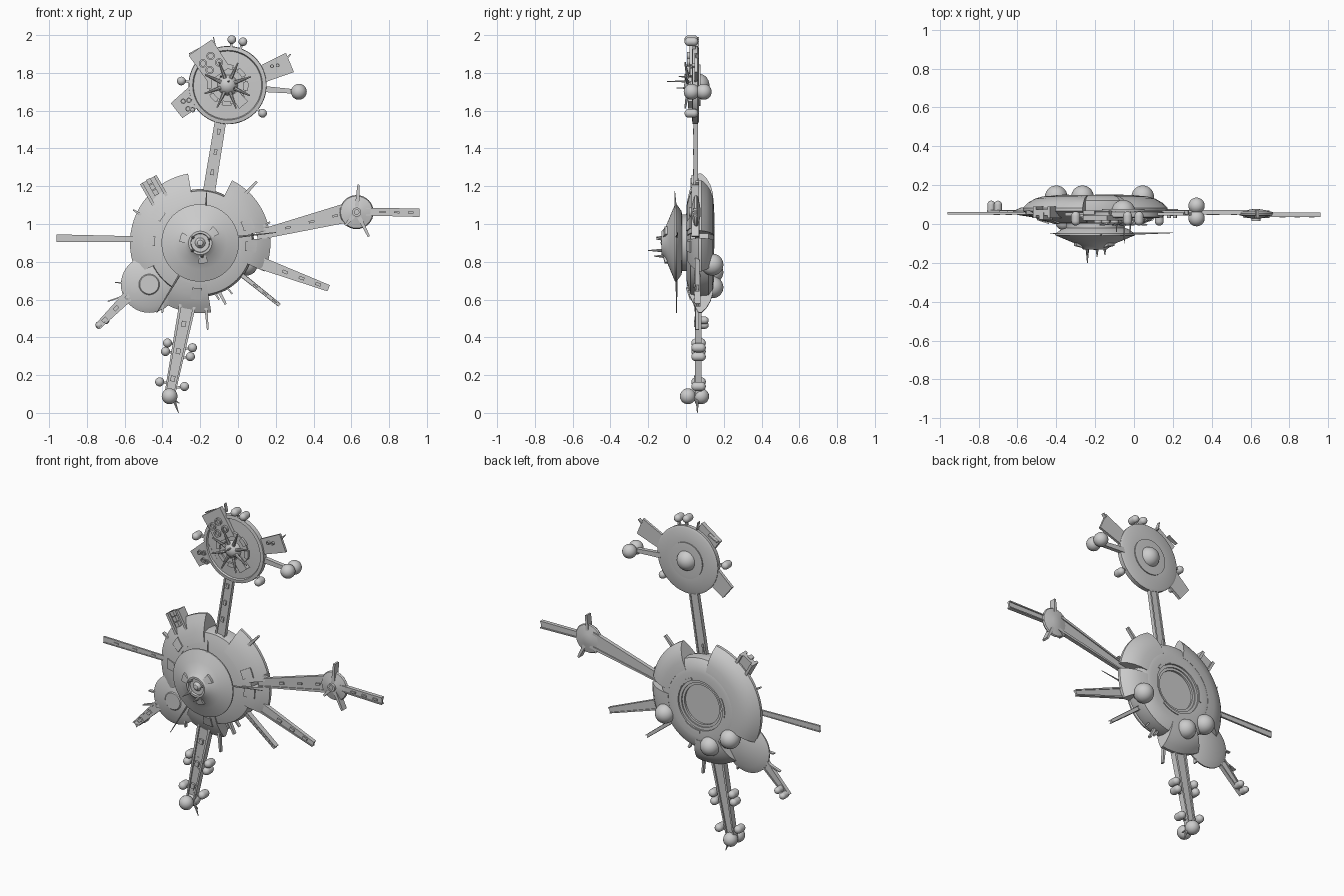
import bpy, bmesh, math
from mathutils import Vector

def make(name, bm):
    bmesh.ops.remove_doubles(bm, verts=bm.verts, dist=1e-5)
    bmesh.ops.recalc_face_normals(bm, faces=bm.faces)
    me = bpy.data.meshes.new(name)
    bm.to_mesh(me)
    bm.free()
    ob = bpy.data.objects.new(name, me)
    bpy.context.collection.objects.link(ob)
    return ob

def lathe(name, c, prof, a0=0, a1=360, n=64):
    """Revolve an (r, y) profile about the y axis through (x, z); partial sweeps get end caps."""
    bm = bmesh.new()
    full = a1 - a0 >= 360
    rings = []
    for i in range(n + 1):
        a = math.radians(a0 + (a1 - a0) * i / n)
        rings.append([bm.verts.new((c[0] + r * math.cos(a), y, c[1] + r * math.sin(a))) for r, y in prof])
    m = len(prof)
    for p, q in zip(rings, rings[1:]):
        for j in range(m if not full else m - 1):
            k = (j + 1) % m
            if prof[j][0] == 0 and prof[k][0] == 0:
                continue
            bm.faces.new((p[j], p[k], q[k], q[j]))
    if not full:
        bm.faces.new(rings[0])
        bm.faces.new(rings[-1])
    return make(name, bm)

def capsule(name, x, z, r, y0, y1, n=20):
    """Rounded tank lying along y."""
    a, b, s = y0 + r, y1 - r, 7
    prof = [(r * math.sin(t) if t else 0, a - r * math.cos(t)) for t in (math.pi / 2 * i / s for i in range(s + 1))]
    prof += [(r * math.cos(t) if i < s else 0, b + r * math.sin(t))
             for i, t in ((i, math.pi / 2 * i / s) for i in range(s + 1))]
    return lathe(name, (x, z), prof, n=n)

def bar(name, p, q, w0, w1, y0, y1):
    """Flat tapered plate from p to q in the xz plane, y0 to y1 deep."""
    bm = bmesh.new()
    p, q = Vector(p), Vector(q)
    d = (q - p).normalized()
    s = Vector((-d.y, d.x))
    pts = [p + s * w0 / 2, q + s * w1 / 2, q - s * w1 / 2, p - s * w0 / 2]
    lo = [bm.verts.new((v.x, y0, v.y)) for v in pts]
    hi = [bm.verts.new((v.x, y1, v.y)) for v in pts]
    bm.faces.new(lo)
    bm.faces.new(hi)
    for i in range(4):
        j = (i + 1) % 4
        bm.faces.new((lo[i], lo[j], hi[j], hi[i]))
    return make(name, bm)

def arm(name, p, q, w0, w1, y=0.055, th=0.012):
    """Plate with raised side rails and small boxes along its middle."""
    bar(name, p, q, w0, w1, y - th / 2, y + th / 2)
    p, q = Vector(p), Vector(q)
    d = (q - p).normalized()
    s = Vector((-d.y, d.x))
    for k in (-1, 1):
        bar(name + "_rail", p + s * k * w0 * .42, q + s * k * w1 * .42, w0 * .16, w1 * .16, y - th, y + th)
    for t in (.3, .55, .8):
        m = p.lerp(q, t)
        bar(name + "_box", m, m + d * .03, w0 * .25, w0 * .25, y - th * 1.2, y)

def spike(name, p, q, r0, r1=0.002):
    p, q = Vector(p), Vector(q)
    bm = bmesh.new()
    bmesh.ops.create_cone(bm, cap_ends=True, segments=8, radius1=r0, radius2=r1, depth=(q - p).length)
    ob = make(name, bm)
    ob.location = (p + q) / 2
    ob.rotation_mode = 'QUATERNION'
    ob.rotation_quaternion = (q - p).to_track_quat('Z', 'Y')

# Main saucer: core with recessed rear port, then the outer hull segments
C = (-0.2, 0.9)
lathe("saucer_core", C, [(0, .118), (.12, .118), (.12, .13), (.135, .13), (.135, .137), (.152, .137), (.152, .147),
      (.2, .148), (.25, .14), (.28, .12), (.285, .07), (.275, .025), (.2, .003), (0, 0)])
seg = [(.22, .146), (.27, .142), (.31, .13), (.345, .11), (.372, .083), (.372, .066), (.335, .043), (.28, .018), (.22, .005)]
for a0, a1 in ((10, 63), (-24, 4), (-123, -81), (100, 206)):
    lathe("hull_segment", C, seg, a0, a1, n=max(8, int((a1 - a0) / 5)))

# Front command dome with collar ring
lathe("front_dome", C, [(0, .01), (.15, .01), (.15, -.02), (.17, -.025), (.205, -.05), (.205, -.058), (.14, -.085),
      (.085, -.108), (.062, -.13), (.05, -.13), (.048, -.115), (0, -.112)])
lathe("dome_hub", C, [(0, -.135), (.015, -.13), (.03, -.11), (.03, -.1)], n=24)
for a in (25, 150, 265):
    lathe("dome_panel", C, [(.06, -.125), (.11, -.112), (.11, -.09), (.06, -.11)], a, a + 28, n=6)
for x, z, y in ((-.24, .86, -.2), (-.15, .92, -.16), (-.24, .93, -.16), (-.19, .83, -.17)):
    spike("dome_antenna", (x, -.1, z), (x, y, z), .012)
for p, q in (((-.31, -.05, .73), (-.43, -.05, .53)), ((-.17, -.055, 1.09), (-.165, -.06, 1.175)),
             ((-.02, -.05, .93), (.2, -.045, .955)), ((-.19, -.09, .96), (-.22, -.06, 1.09))):
    spike("dome_mast", p, q, .006)

# Rear storage spheres
for x, z in ((.045, .785), (-.265, .665), (-.4, .745)):
    capsule("rear_sphere", x, z, .058, .08, .198, 28)

# Lower left secondary disc
lathe("side_disc", (-.47, .68), [(0, .03), (.05, .03), (.055, .035), (.12, .045), (.15, .06), (.15, .068), (.11, .085), (0, .095)], n=40)

# Flat arms radiating from the saucer
arm("north_arm", (-.16, 1.13), (-.09, 1.56), .065, .06, .052)
arm("east_arm", (.1, .94), (.6, 1.065), .05, .105, .06)
arm("east_tip", (.66, 1.065), (.96, 1.06), .04, .045, .048)
arm("west_arm", (-.45, .918), (-.96, .925), .03, .04, .055, .006)
arm("southeast_arm", (.13, .79), (.48, .66), .065, .035, .06)
arm("southeast_stub", (.02, .73), (.22, .57), .025, .02, .06, .016)
arm("southwest_arm", (-.5, .7), (-.745, .455), .07, .035, .06)
arm("south_arm", (-.25, .66), (-.365, .08), .095, .055, .065, .018)
arm("northwest_block", (-.41, 1.12), (-.475, 1.235), .1, .1, .06, .03)

# East arm hub with cross spikes
E = (.628, 1.063)
lathe("east_hub", E, [(0, .025), (.03, .03), (.085, .045), (.09, .055), (.085, .062), (.03, .075), (0, .078)], n=32)
lathe("east_hub_ring", E, [(.012, .015), (.024, .015), (.024, .04), (.012, .04)], n=20)
for dx, dz in ((.01, .145), (.065, -.13), (-.06, -.07)):
    bar("hub_fin", E, (E[0] + dx, E[1] + dz), .025, .012, .03, .07)

# Tanks on the south and southwest arms
for x, z in ((-.373, .37), (-.384, .325), (-.241, .345), (-.252, .298), (-.415, .164), (-.283, .14)):
    capsule("arm_tank", x, z, .024, .028, .105)
    bar("tank_strut", (x, z), (-.305 - (.35 - z) * .22, z - .01), .012, .012, .055, .07)
for x, z in ((-.735, .465), (-.7, .49)):
    capsule("arm_tank", x, z, .02, .05, .12)
for y in (.01, .08):
    capsule("south_ball", -.362, .088, .042, y - .042, y + .042)
spike("south_spike", (-.35, .06, .1), (-.315, .06, 0), .012)
spike("south_spike", (-.36, .05, .09), (-.31, .05, .05), .008)

# Upper disc: rim, raised front rings, front bulb and rear dome
U = (-.055, 1.735)
lathe("upper_disc", U, [(0, .03), (.1, .03), (.1, .038), (.18, .042), (.185, .032), (.205, .035), (.207, .062),
      (.195, .068), (.11, .07), (.11, .076), (.085, .078), (0, .078)])
capsule("upper_bulb", U[0], U[1], .055, -.01, .1, 28)
capsule("upper_rear_dome", U[0], U[1], .062, -.002, .124, 28)
for a in range(20, 380, 45):
    c, s = math.cos(math.radians(a)), math.sin(math.radians(a))
    spike("upper_spoke", (U[0] + .04 * c, .01, U[1] + .04 * s), (U[0] + .13 * c, -.005, U[1] + .13 * s), .01, .004)
    lathe("upper_ring_block", U, [(.085, .02), (.11, .02), (.11, .035), (.085, .035)], a + 8, a + 36, n=6)
for x, z, y in ((-.05, 1.755, -.1), (-.09, 1.78, -.04), (-.02, 1.72, -.05)):
    spike("upper_antenna", (x, .02, z), (x, y, z), .006)
bar("upper_block", (-.02, 1.69), (.03, 1.63), .05, .06, .01, .04)

# Equipment plates with round ports around the upper disc
bar("north_plate", (-.1, 1.79), (-.2, 1.935), .14, .15, .018, .045)
bar("east_plate", (.12, 1.79), (.275, 1.855), .09, .11, .045, .06)
bar("west_plate", (-.21, 1.69), (-.325, 1.6), .12, .1, .04, .058)
for x, z, r in ((-.145, 1.89, .022), (-.185, 1.85, .022), (-.1, 1.855, .022), (-.15, 1.815, .022), (-.29, 1.65, .014),
                (-.26, 1.655, .014), (-.265, 1.61, .014), (-.24, 1.605, .014), (.18, 1.835, .01), (.21, 1.84, .01)):
    y = .018 if r > .02 else .043
    lathe("round_port", (x, z), [(r * .6, y + .004), (r * .6, y - .012), (r, y - .012), (r, y + .004)], n=18)

# Upper disc tanks and twin-ball boom
for x, z in ((-.033, 1.976), (.026, 1.965), (-.3, 1.757), (.13, 1.586)):
    capsule("upper_tank", x, z, .023, -.008, .065)
    bar("upper_tank_strut", (x, z), (x * .8 + U[0] * .2, z * .8 + U[1] * .2), .012, .014, .035, .05)
bar("ball_boom", (.13, 1.715), (.32, 1.7), .032, .022, .045, .07)
for y in (.03, .094):
    capsule("boom_ball", .322, 1.7, .042, y - .042, y + .042)

# Hull edge spikes: (start x, z) to (end x, z), width
for p, q, w in (((.02, 1.14), (.1, 1.225), .02), ((-.17, 1.16), (-.16, 1.24), .014), ((-.17, .56), (-.16, .44), .016),
                ((-.12, .68), (-.065, .575), .02), ((-.15, .68), (-.1, .6), .016), ((-.4, .66), (-.4, .53), .014),
                ((-.09, .7), (-.03, .63), .014), ((.1, .97), (.17, 1.01), .014), ((-.5, 1.04), (-.555, 1.075), .014),
                ((-.6, .69), (-.65, .69), .01), ((-.6, .62), (-.69, .59), .01), ((-.2, 1.93), (-.26, 1.9), .01),
                ((.26, 1.88), (.28, 1.9), .01), ((-.12, 1.94), (-.13, 1.99), .008)):
    bar("hull_spike", p, q, w, w * .6, .05, .07)
# Surface trim on the hull
for a in (15, 140, 172, -10, -100):
    lathe("hull_trim", C, [(.24, .0), (.3, .02), (.3, .035), (.24, .02)], a, a + 12, n=4)
for a in (30, 150, 270):
    lathe("rear_port_trim", C, [(.155, .14), (.17, .14), (.17, .152), (.155, .152)], a, a + 40, n=10)

# Smooth shading with sharp edges kept
for ob in bpy.context.scene.objects:
    ob.select_set(True)
    bpy.context.view_layer.objects.active = ob
bpy.ops.object.shade_smooth_by_angle(angle=math.radians(30))
